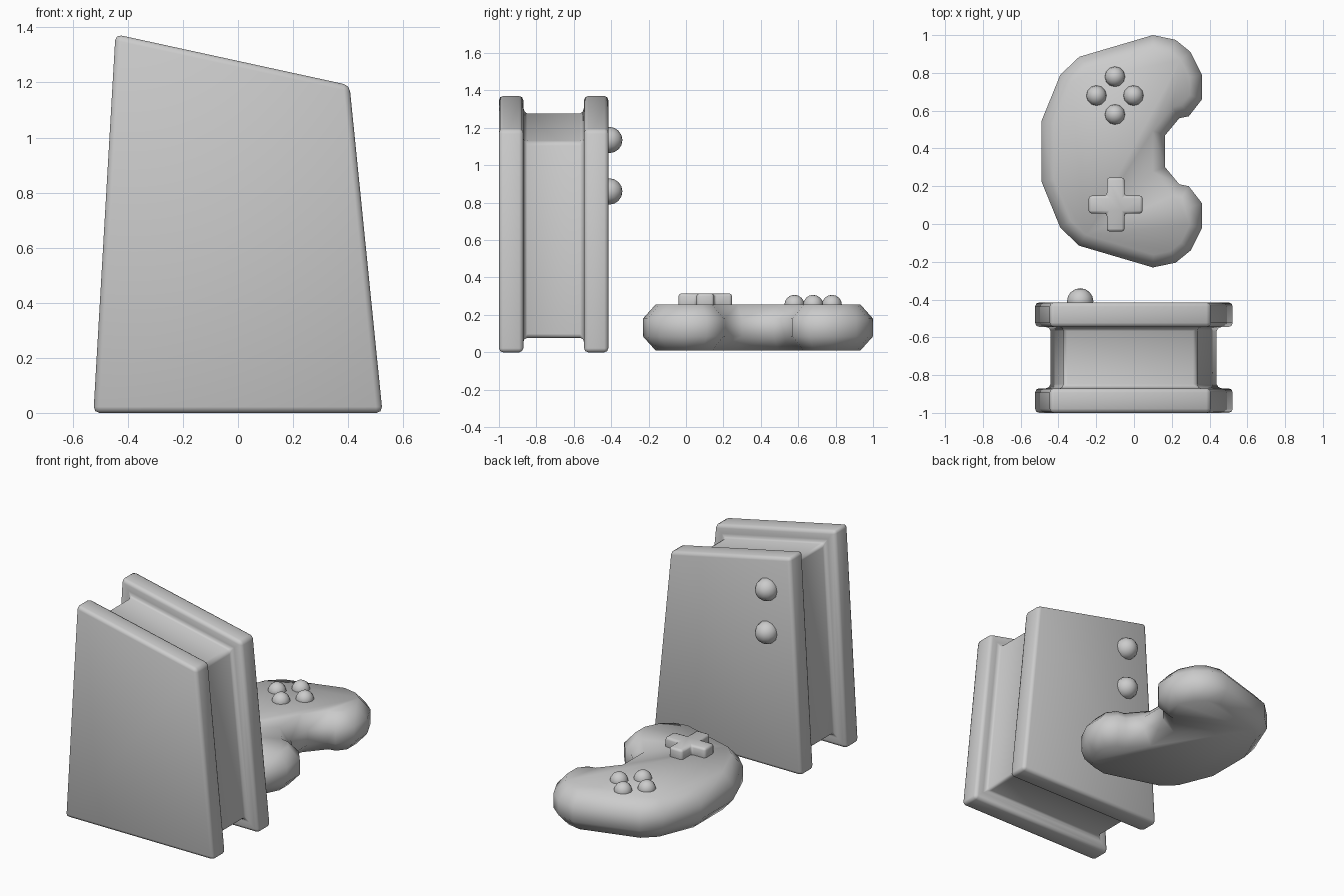
import bpy, bmesh
from math import pi
from mathutils import Vector, Matrix

if "Cube" in bpy.data.objects:
    bpy.data.objects.remove(bpy.data.objects["Cube"])


def inset(pts, d):
    """Offset a counter-clockwise 2D outline inward with mitred corners."""
    out, n = [], len(pts)
    for i in range(n):
        p, a, b = (Vector(pts[j]) for j in (i, i - 1, (i + 1) % n))
        e1, e2 = (p - a).normalized(), (b - p).normalized()
        n1, n2 = Vector((-e1.y, e1.x)), Vector((-e2.y, e2.x))
        out.append(tuple(p + (n1 + n2) * d / (1 + n1.dot(n2))))
    return out


def finish(name, bm, bevel=0, segments=2):
    bmesh.ops.recalc_face_normals(bm, faces=bm.faces)
    mesh = bpy.data.meshes.new(name)
    bm.to_mesh(mesh)
    bm.free()
    mesh.shade_smooth()
    ob = bpy.data.objects.new(name, mesh)
    bpy.context.collection.objects.link(ob)
    if bevel:
        mod = ob.modifiers.new("bevel", "BEVEL")
        mod.width, mod.segments = bevel, segments
        mod.limit_method, mod.angle_limit = 'ANGLE', 0.5
    return ob


def loft(name, rings, place, bevel=0):
    """Bridge a stack of (outline, level) rings and cap both ends."""
    bm = bmesh.new()
    loops = [[bm.verts.new(place(u, v, h)) for u, v in pts] for pts, h in rings]
    n = len(loops[0])
    for lo, hi in zip(loops, loops[1:]):
        for i in range(n):
            j = (i + 1) % n
            bm.faces.new((lo[i], lo[j], hi[j], hi[i]))
    bm.faces.new(loops[0])
    bm.faces.new(loops[-1])
    return finish(name, bm, bevel)


def ball(name, loc, r, rot=(0, 0, 0)):
    bm = bmesh.new()
    bmesh.ops.create_uvsphere(bm, u_segments=12, v_segments=8, radius=r)
    ob = finish(name, bm)
    ob.location, ob.rotation_euler = loc, rot


# Console: two tapered side plates joined by a recessed core
plate = [(-0.525, 0), (0.525, 0), (0.405, 1.19), (-0.445, 1.375)]
core = inset(plate, 0.077)
loft("console_body",
     [(plate, -1), (plate, -0.87), (core, -0.87),
      (core, -0.545), (plate, -0.545), (plate, -0.415)],
     lambda u, v, h: (u, h, v), bevel=0.022)

# Console power and eject buttons
for i, z in enumerate((0.86, 1.135)):
    ball(f"console_button_{i}", (-0.285, -0.41, z), 0.07, (-pi / 2, 0, 0))

# Controller: half outline mirrored about its middle, with chamfered rims
MID = 0.385
half = [(0.165, 0.47), (0.24, 0.56), (0.29, 0.57), (0.36, 0.66), (0.36, 0.79),
        (0.30, 0.91), (0.22, 0.975), (0.10, 1.0), (-0.29, 0.885),
        (-0.39, 0.79), (-0.49, 0.545)]
outline = half + [(x, 2 * MID - y) for x, y in reversed(half)]
small = inset(outline, 0.065)
loft("controller_body",
     [(small, 0.01), (outline, 0.085), (outline, 0.18), (small, 0.255)],
     lambda u, v, h: (u, v, h))

# Directional pad
a, w = 0.143, 0.047
cross = [(a, -w), (a, w), (w, w), (w, a), (-w, a), (-w, w),
         (-a, w), (-a, -w), (-w, -w), (-w, -a), (w, -a), (w, -w)]
pad = loft("direction_pad", [(cross, 0.23), (cross, 0.315)],
           lambda u, v, h: (u, v, h), bevel=0.015)
pad.location = (-0.097, 0.103, 0)

# Four action buttons
for i, (dx, dy) in enumerate(((1, 0), (0, 1), (-1, 0), (0, -1))):
    ball(f"action_button_{i}", (-0.101 + dx * 0.098, 0.68 + dy * 0.1, 0.253), 0.054)
